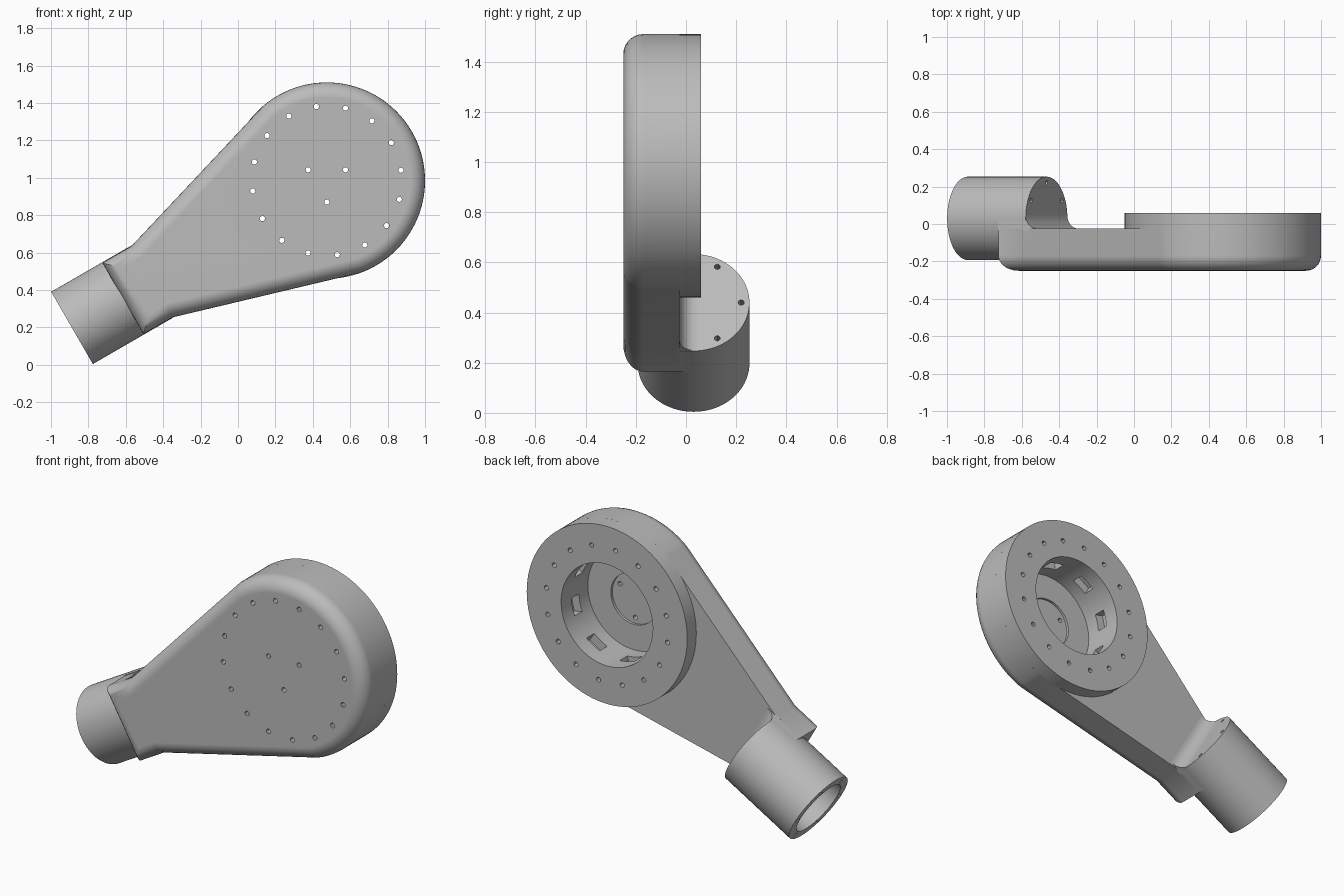
import bpy, bmesh
from math import cos, sin, pi, radians
from mathutils import Vector, Matrix

if "Cube" in bpy.data.objects:
    bpy.data.objects.remove(bpy.data.objects["Cube"])

grey = bpy.data.materials.new("machined_grey")
grey.use_nodes = True
grey.diffuse_color = (0.5, 0.5, 0.5, 1)
grey.node_tree.nodes["Principled BSDF"].inputs["Base Color"].default_value = (0.5, 0.5, 0.5, 1)

HUB = Vector((0.475, 0, 0.985))      # hub axis runs along y
HUB_R, FRONT, BACK, RING_BACK = 0.525, -0.25, -0.025, 0.06
TUBE_R, TUBE_LEN, TIP = 0.223, 0.485, 0.3145
TILT = radians(30)
END = Vector((-0.8875, 0.03, 0.1975))  # centre of the open tube end
AXIS = Vector((cos(TILT), 0, sin(TILT)))
SIDE = Vector((-sin(TILT), 0, cos(TILT)))
UP_Y = Vector((0, 1, 0))


def make(name, bm):
    bmesh.ops.recalc_face_normals(bm, faces=bm.faces)
    mesh = bpy.data.meshes.new(name)
    bm.to_mesh(mesh)
    bm.free()
    obj = bpy.data.objects.new(name, mesh)
    bpy.context.collection.objects.link(obj)
    mesh.materials.append(grey)
    return obj


def add_cyl(bm, p0, p1, r, n):
    d = p1 - p0
    m = Matrix.Translation((p0 + p1) / 2) @ d.to_track_quat('Z', 'Y').to_matrix().to_4x4()
    bmesh.ops.create_cone(bm, cap_ends=True, segments=n, radius1=r, radius2=r,
                          depth=d.length, matrix=m)


def cyls(name, ends, r, n):
    bm = bmesh.new()
    for p0, p1 in ends:
        add_cyl(bm, p0, p1, r, n)
    return make(name, bm)


def prism(name, points, offset):
    bm = bmesh.new()
    face = bm.faces.new([bm.verts.new(p) for p in points])
    new = bmesh.ops.extrude_face_region(bm, geom=[face])["geom"]
    bmesh.ops.translate(bm, vec=offset, verts=[v for v in new if isinstance(v, bmesh.types.BMVert)])
    return make(name, bm)


def cut(obj, cutter):
    cutter.hide_render = True
    mod = obj.modifiers.new("cut", 'BOOLEAN')
    mod.operation, mod.object, mod.solver = 'DIFFERENCE', cutter, 'EXACT'
    bake(obj)


def bake(obj):
    dg = bpy.context.evaluated_depsgraph_get()
    obj.data = bpy.data.meshes.new_from_object(obj.evaluated_get(dg))
    obj.modifiers.clear()


def at(t, s, y):
    p = END + AXIS * t + SIDE * s
    return Vector((p.x, y, p.z))


def hub_at(r, a, y):
    return Vector((HUB.x + r * cos(a), y, HUB.z + r * sin(a)))


# Arm: teardrop plate with a rounded front edge
N = 56
a0, a1 = radians(130), radians(-69.5)
outline = [at(TIP, -0.22, FRONT), at(TIP, 0.22, FRONT), at(0.494, 0.22, FRONT)]
outline += [hub_at(HUB_R, a0 + (a1 - a0) * i / N, FRONT) for i in range(N + 1)]
outline.append(at(0.494, -0.22, FRONT))
arm = prism("arm", outline, UP_Y * (BACK - FRONT))
bm = bmesh.new()
bm.from_mesh(arm.data)
rim = [e for e in bm.edges if all(v.co.y < FRONT + 0.001 for v in e.verts)]
bmesh.ops.bevel(bm, geom=rim, offset=0.08, segments=7, profile=0.5, affect='EDGES')
bm.to_mesh(arm.data)
bm.free()

# Bearing ring on the back of the hub
ring = cyls("bearing_ring", [(HUB + UP_Y * BACK, HUB + UP_Y * RING_BACK)], HUB_R, 96)

# Tube, with the collar that ties it to the arm
tube = cyls("tube", [(END, END + AXIS * TUBE_LEN)], TUBE_R, 72)
collar = prism("collar", [at(TIP, -0.2225, BACK), at(TIP, 0.2225, BACK),
                          at(TUBE_LEN, 0.2225, BACK), at(TUBE_LEN, -0.2225, BACK)],
               UP_Y * (END.y - BACK))

# Fillet between the collar face and the arm's back
F = 0.07
profile = [at(TUBE_LEN - 0.02, -0.222, BACK - 0.01), at(TUBE_LEN - 0.02, -0.222, BACK + F)]
profile += [at(TUBE_LEN + F - F * cos(i * pi / 16), -0.222, BACK + F - F * sin(i * pi / 16))
            for i in range(9)]
profile.append(at(TUBE_LEN + F, -0.222, BACK - 0.01))
fillet = prism("collar_fillet", profile, SIDE * 0.444)

# Cutters: bore, shallow shaft seat, wall slots and bolt holes
bore = cyls("bore_cutter", [(HUB + UP_Y * -0.19, HUB + UP_Y * 0.2)], 0.30, 72)
seat = cyls("seat_cutter", [(HUB + UP_Y * -0.205, HUB + UP_Y * -0.1)], 0.15, 48)
bm = bmesh.new()
for k in range(8):
    a = radians(-13 + 45 * k)
    m = Matrix.Translation(hub_at(0.30, a, -0.07)) @ Matrix.Rotation(-a, 4, 'Y')
    bmesh.ops.create_cube(bm, size=1, matrix=m @ Matrix.Diagonal((0.10, 0.07, 0.10, 1)))
slots = make("slot_cutter", bm)
spots = [(0.40, radians(8 + 22.5 * k)) for k in range(16)]
spots += [(0.115, radians(30 + 120 * k)) for k in range(3)]
bolts = cyls("bolt_cutter", [(hub_at(r, a, -0.4), hub_at(r, a, 0.2)) for r, a in spots], 0.014, 12)
tube_bore = cyls("tube_bore_cutter", [(END - AXIS * 0.1, END + AXIS * TIP)], 0.168, 64)
pins = []
for k in range(6):
    p = END + (UP_Y * cos(k * pi / 3) + SIDE * sin(k * pi / 3)) * 0.19
    pins.append((p - AXIS * 0.1, p + AXIS * 0.7))
pin_holes = cyls("pin_cutter", pins, 0.012, 12)

for obj, cutters in ((arm, (bore, seat, slots, bolts)), (ring, (bore, bolts)),
                     (tube, (tube_bore, pin_holes))):
    for c in cutters:
        cut(obj, c)
for c in (bore, seat, slots, bolts, tube_bore, pin_holes):
    bpy.data.objects.remove(c)

# Smooth shading with crisp edges and flat large faces
for obj in (arm, ring, tube, collar, fillet):
    bpy.ops.object.select_all(action='DESELECT')
    obj.select_set(True)
    bpy.context.view_layer.objects.active = obj
    bpy.ops.object.shade_smooth_by_angle(angle=radians(30))
    obj.modifiers.new("flat_normals", 'WEIGHTED_NORMAL').keep_sharp = True
